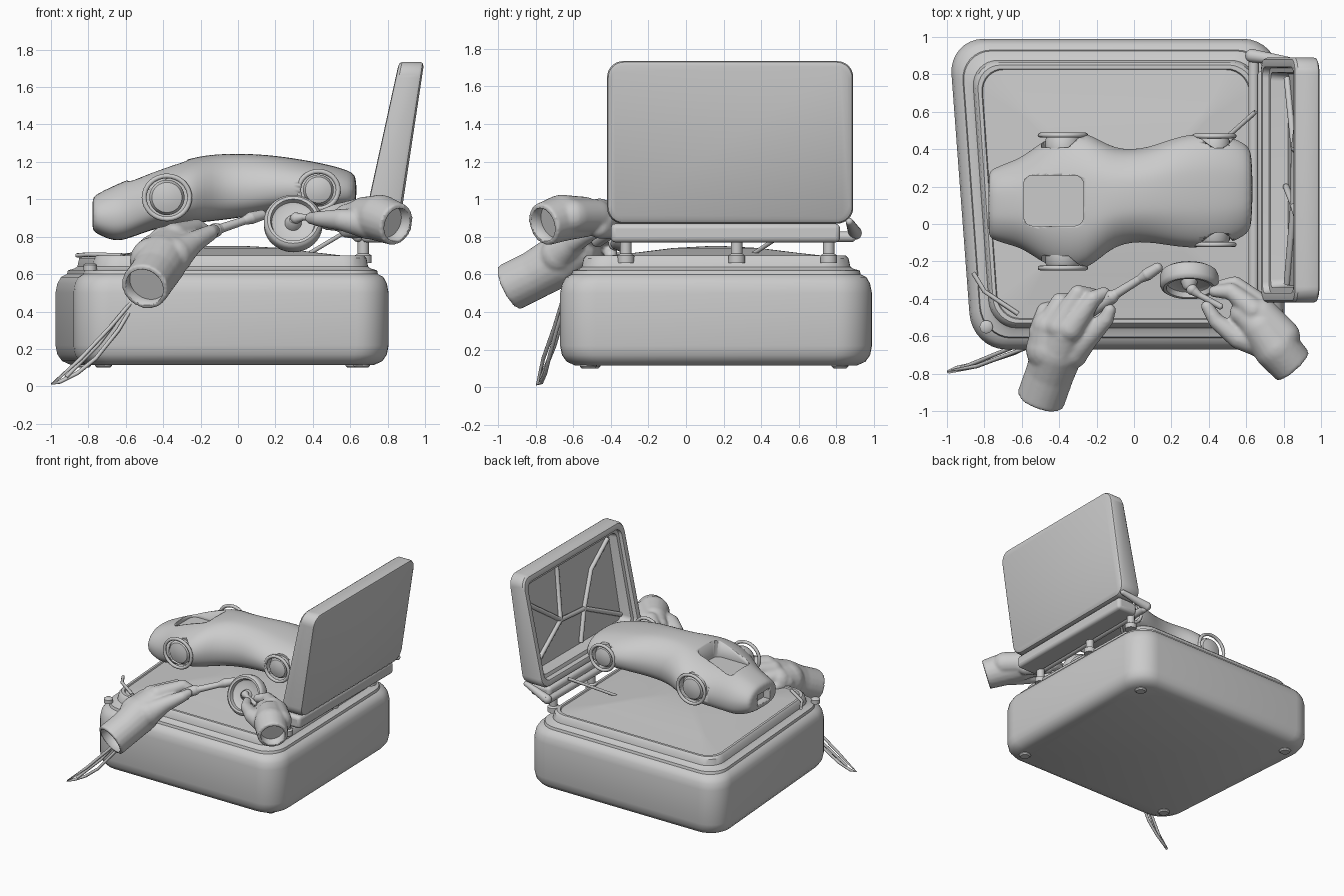
import bpy, bmesh, math
from mathutils import Vector, Matrix

if "Cube" in bpy.data.objects:
    bpy.data.objects.remove(bpy.data.objects["Cube"])

def finish(bm, name, angle=35):
    bmesh.ops.recalc_face_normals(bm, faces=bm.faces[:])
    me = bpy.data.meshes.new(name)
    bm.to_mesh(me)
    bm.free()
    for p in me.polygons:
        p.use_smooth = True
    me.set_sharp_from_angle(angle=math.radians(angle))
    ob = bpy.data.objects.new(name, me)
    bpy.context.collection.objects.link(ob)
    return ob

def loft(bm, rings):
    vs = [[bm.verts.new(p) for p in r] for r in rings]
    n = len(vs[0])
    for a, b in zip(vs, vs[1:]):
        for i in range(n):
            bm.faces.new((a[i], a[(i + 1) % n], b[(i + 1) % n], b[i]))
    bm.faces.new(vs[0][::-1])
    bm.faces.new(vs[-1])

def rrect(x0, x1, y0, y1, r, seg=8):
    out = []
    for k, (cx, cy) in enumerate([(x1 - r, y1 - r), (x0 + r, y1 - r), (x0 + r, y0 + r), (x1 - r, y0 + r)]):
        for i in range(seg + 1):
            a = math.pi / 2 * (k + i / seg)
            out.append((cx + r * math.cos(a), cy + r * math.sin(a)))
    return out

def chain(bm, pts, flat=False):
    # balls joined by tapered tubes; pts are (x, y, z, radius)
    for i, p in enumerate(pts):
        if not (flat and i == 0):
            bmesh.ops.create_uvsphere(bm, u_segments=16, v_segments=10, radius=p[3],
                                      matrix=Matrix.Translation(p[:3]))
    for p, q in zip(pts, pts[1:]):
        a, b = Vector(p[:3]), Vector(q[:3])
        m = Matrix.Translation((a + b) / 2) @ (b - a).to_track_quat('Z', 'Y').to_matrix().to_4x4()
        bmesh.ops.create_cone(bm, cap_ends=True, segments=20, radius1=p[3], radius2=q[3],
                              depth=(b - a).length, matrix=m)

def tubes(name, *chains):
    bm = bmesh.new()
    for c in chains:
        chain(bm, c)
    return finish(bm, name)

def lathe(name, profile, loc, axis, sx=1):
    m = Matrix.Translation(loc) @ Vector(axis).to_track_quat('Z', 'Y').to_matrix().to_4x4()
    bm = bmesh.new()
    loft(bm, [[m @ Vector((sx * r * math.cos(t * math.pi / 20), r * math.sin(t * math.pi / 20), h))
               for t in range(40)] for r, h in profile])
    return finish(bm, name)

def box(bm, c, s):
    bmesh.ops.create_cube(bm, size=1, matrix=Matrix.Translation(c) @ Matrix.Diagonal((*s, 1)))

def cut(ob, cutter):
    cutter.hide_render = True
    cutter.hide_viewport = False
    cutter.display_type = 'WIRE'
    m = ob.modifiers.new("cut", 'BOOLEAN')
    m.object = cutter
    m.operation = 'DIFFERENCE'
    m.solver = 'EXACT'

def wire(name, paths, r):
    cu = bpy.data.curves.new(name, 'CURVE')
    cu.dimensions = '3D'
    cu.bevel_depth = r
    cu.bevel_resolution = 2
    for pts in paths:
        s = cu.splines.new('POLY')
        s.points.add(len(pts) - 1)
        for p, co in zip(s.points, pts):
            p.co = (*co, 1)
    ob = bpy.data.objects.new(name, cu)
    bpy.context.collection.objects.link(ob)

# Case base: slightly skewed rounded block, stepped rim and domed deck
def skew(x, y):
    t = (x + 0.99) / 1.8
    d = 0.99 - y
    return x + (1 - t) * 0.075 * d + t * (0.024 * d - 0.04)

rings = []
for ins, z in [(.08, .115), (.035, .135), (.01, .17), (0, .22), (0, .5), (.01, .55), (.03, .585), (.06, .60),
               (.065, .62), (.10, .63), (.115, .64), (.125, .685), (.14, .70), (.16, .70), (.165, .69),
               (.22, .695), (.40, .715), (.60, .74), (.78, .75)]:
    r = max(.02, .19 - ins * .4) if ins < .5 else .04
    rings.append([(skew(x, y), y, z) for x, y in rrect(-.99 + ins, .81 - ins, -.67 + ins, .99 - ins, r)])
bm = bmesh.new()
loft(bm, rings)
finish(bm, "case_base")

# Feet under the base and knobs on the rim
for i, (x, y) in enumerate([(-.72, -.5), (.66, -.52), (.62, .82), (-.83, .82)]):
    lathe(f"foot_{i}", [(.035, .10), (.045, .11), (.045, .14)], (x, y, 0), (0, 0, 1))
lathe("front_knob", [(.035, 0), (.035, .03), (.02, .04)], (-.79, -.55, .62), (0, 0, 1))
wire("tray_corner_ridge", [[(-.86, -.26, .70), (-.8, -.36, .705), (-.62, -.48, .70)]], .012)

# Lid: open tapered tray leaning back
def lid_pt(y, z, w):
    t = (z - .77) / .96
    return (.85 + .145 * t - w * (.2 - .065 * t), y, z)

bm = bmesh.new()
loft(bm, [[lid_pt(y, z, w) for y, z in rrect(-.42 + i, .89 - i, .87 + i, 1.735 - i, .085 - i * .5)]
          for i, w in [(.025, 0), (.006, .06), (0, .16), (0, .88), (.01, .98), (.03, 1), (.05, .98),
                       (.055, .8), (.08, .78), (.09, .3)]])
finish(bm, "lid")
wire("lid_lining_folds", [[lid_pt(y, z, .36) for y, z in p] for p in (
    [(-.32, 1.0), (.1, 1.2), (.4, 1.22), (.8, 1.5)], [(-.3, 1.6), (-.05, 1.45), (.1, 1.2), (.2, .97)],
    [(.35, 1.63), (.4, 1.22), (.78, 1.0)])], .018)

# Hinge bar, posts and support stay
bm = bmesh.new()
box(bm, (.75, .21, .82), (.18, 1.22, .10))
bar = finish(bm, "hinge_bar")
b = bar.modifiers.new("bevel", 'BEVEL')
b.width = .025
b.segments = 3
for i, y in enumerate((-.32, .27, .76)):
    lathe(f"hinge_post_{i}", [(.045, .66), (.045, .70), (.03, .71), (.03, .82)], (.67, y, 0), (0, 0, 1))
tubes("hinge_rod", [(.64, -.36, .80, .028), (.64, .88, .80, .028)], [(.63, .9, .82, .036), (.84, .87, .88, .02)])
wire("support_stay", [[(.38, .36, .71), (.65, .60, .87)]], .012)

# Model car body: lofted along its length
def sgnpow(v, e):
    return math.copysign(abs(v) ** e, v)

rings = []
for x, yc, w, zb, zt in [(-.78, .105, .16, .84, 1.0), (-.765, .105, .19, .82, 1.025), (-.66, .11, .225, .77, 1.075),
                         (-.58, .115, .255, .79, 1.11), (-.43, .12, .375, .85, 1.16), (-.25, .12, .385, .87, 1.225),
                         (-.11, .145, .25, .885, 1.245), (.08, .155, .25, .91, 1.245), (.24, .175, .305, .94, 1.23),
                         (.45, .18, .315, .95, 1.195), (.6, .185, .25, .95, 1.155), (.635, .185, .2, .98, 1.12)]:
    ring = []
    for k in range(24):
        c, s = math.cos(k * math.pi / 12), math.sin(k * math.pi / 12)
        y = w * sgnpow(c, .62) * (1 - .32 * max(s, 0))
        ring.append((x, yc + y, (zb + zt) / 2 + (zt - zb) / 2 * sgnpow(s, .7)))
    rings.append(ring)
bm = bmesh.new()
loft(bm, rings)
car = finish(bm, "car_body", 80)
car.modifiers.new("smooth", 'SUBSURF').levels = 2
car.modifiers["smooth"].render_levels = 2

# Car openings: arches, cockpit and nose, with wheels set in the arches
arches = [(-.38, -.235, 1.01, 1, .115), (-.38, .475, 1.01, 1, .115), (.43, -.11, 1.05, 1, .10), (.43, .47, 1.05, 1, .10)]
for i, (x, y, z, s, r) in enumerate(arches):
    d = -1 if y < .15 else 1
    cut(car, lathe(f"arch_cutter_{i}", [(r, -.065), (r, .14)], (x, y, z), (0, d, 0), 1))
    lathe(f"car_wheel_{i}", [(r * .82, -.07), (r * .82, -.025), (r * .7, -.005), (r * .4, .005), (.01, .008)],
          (x, y, z), (0, d, 0))
    ring = [(x + 1.06 * r * math.cos(a * math.pi / 16), y, z + r * math.sin(a * math.pi / 16)) for a in range(33)]
    wire(f"arch_lip_{i}", [ring], .013)
bm = bmesh.new()
loft(bm, [[(x, y, z) for x, y in rrect(-.59, -.27, -.01, .26, .05)] for z in (1.07, 1.3)])
cut(car, finish(bm, "cockpit_cutter"))
bm = bmesh.new()
box(bm, (-.78, .105, .91), (.12, .16, .09))
cut(car, finish(bm, "nose_cutter"))

# Loose wheel being painted
axis = Vector((0, -.91, .41))
centre = Vector((.295, -.30, .87))
lathe("held_wheel", [(.05, -.05), (.135, -.05), (.15, -.04), (.157, -.02), (.157, .025), (.15, .042), (.138, .05),
                     (.122, .048), (.115, .02), (.10, .012), (.045, .01), (.035, .04), (.02, .055)], centre, axis)
tubes("wheel_axle", [(.31, -.35, .90, .03), (.35, -.38, .905, .017), (.46, -.44, .90, .017)])

# Brush
tubes("brush", [(-.24, -.47, .78, .035), (-.12, -.39, .835, .038), (-.09, -.37, .845, .025), (.03, -.295, .885, .022),
                (.07, -.27, .90, .033), (.125, -.235, .915, .028)])

# Hands: overlapping tubes fused into one skin, with hollow cuffs
def hand(name, arm, fingers, hole):
    bm = bmesh.new()
    chain(bm, arm, True)
    for f in fingers:
        chain(bm, f)
    ob = finish(bm, name)
    m = ob.modifiers.new("fuse", 'REMESH')
    m.mode = 'VOXEL'
    m.voxel_size = .011
    m.use_smooth_shade = True
    m = ob.modifiers.new("soften", 'SMOOTH')
    m.iterations = 5
    c = Vector(arm[0][:3])
    cut(ob, lathe(name + "_cutter", [(hole, -.1), (hole, .07)], c, Vector(arm[1][:3]) - c))

hand("left_hand", [(-.50, -.94, .53, .13), (-.45, -.80, .60, .13), (-.41, -.68, .67, .14), (-.37, -.58, .73, .12)],
     [[(-.45, -.67, .67, .13), (-.45, -.55, .71, .10)],
      [(-.34, -.56, .80, .075), (-.22, -.40, .85, .045), (-.16, -.37, .82, .035)],
      [(-.40, -.55, .78, .075), (-.30, -.37, .82, .045), (-.21, -.38, .76, .035)],
      [(-.45, -.55, .74, .075), (-.40, -.41, .75, .043), (-.32, -.40, .70, .035)],
      [(-.50, -.58, .70, .065), (-.48, -.46, .69, .04), (-.41, -.42, .65, .034)],
      [(-.34, -.68, .70, .10), (-.24, -.60, .77, .06), (-.15, -.51, .82, .043), (-.13, -.46, .835, .034)]], .105)
hand("right_hand", [(.85, -.76, .865, .115), (.76, -.66, .90, .125), (.68, -.55, .905, .11), (.58, -.48, .905, .07)],
     [[(.80, -.60, .91, .09), (.68, -.48, .91, .09)],
      [(.64, -.46, .94, .065), (.52, -.36, .93, .045), (.43, -.36, .905, .033)],
      [(.68, -.44, .89, .065), (.54, -.32, .87, .042), (.47, -.33, .87, .034)],
      [(.70, -.46, .85, .06), (.58, -.34, .83, .038)],
      [(.70, -.64, .87, .085), (.56, -.61, .89, .06), (.44, -.52, .895, .043), (.39, -.44, .90, .033)]], .09)

# Hanging strap loop at the front left corner
wire("strap", [[(-.57, -.66, .45), (-.68, -.70, .32), (-.84, -.76, .15), (-.99, -.79, .015), (-.95, -.77, .025),
                (-.86, -.75, .07), (-.76, -.73, .15), (-.64, -.69, .30), (-.58, -.66, .40)],
               [(-.60, -.64, .42), (-.75, -.70, .22), (-.92, -.77, .05)]], .011)
